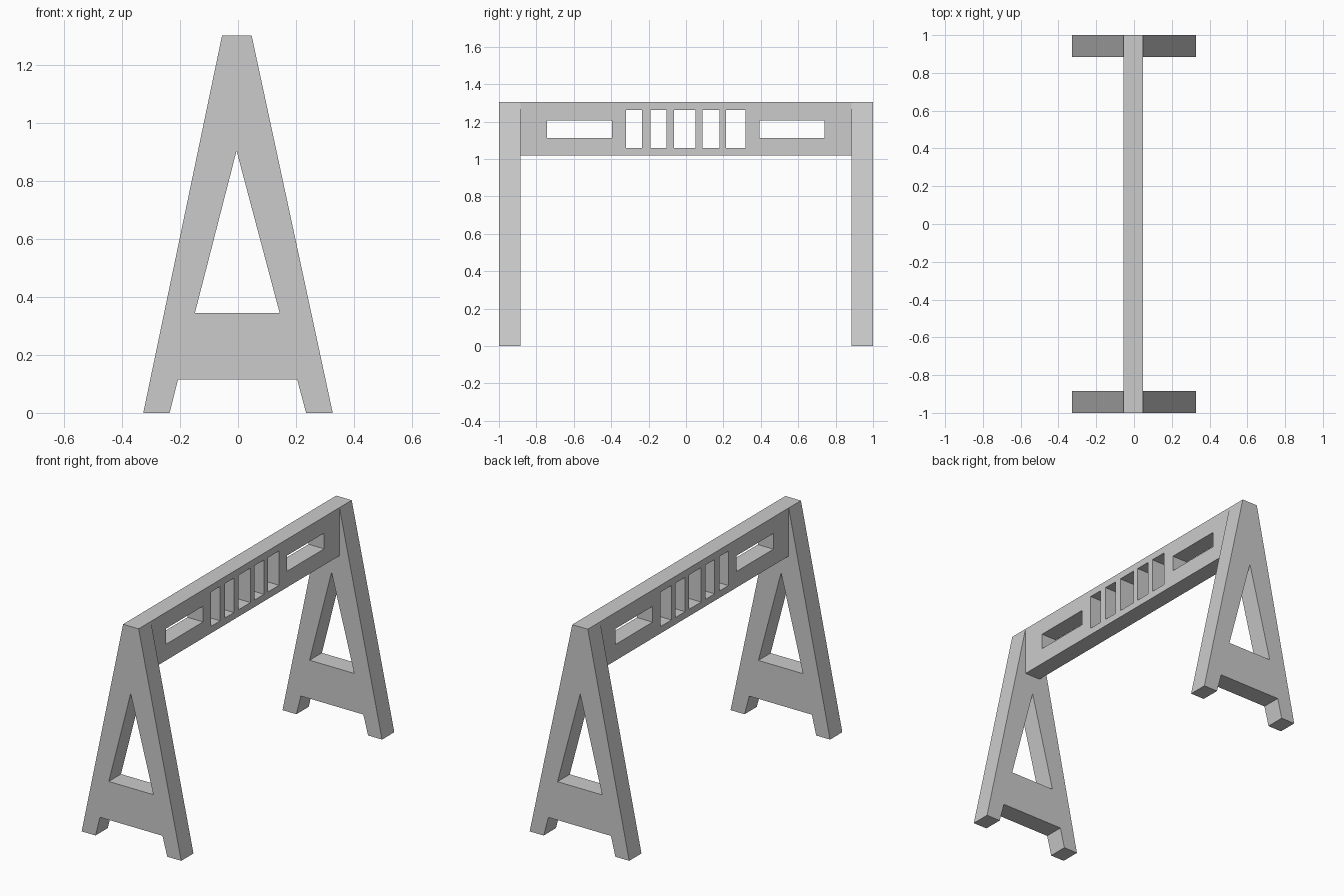
import bpy
from math import pi

if "Cube" in bpy.data.objects:
    bpy.data.objects.remove(bpy.data.objects["Cube"])


def plate(name, loops, depth, location, rotation):
    """Flat profile with holes, extruded evenly to both sides."""
    curve = bpy.data.curves.new(name + "_profile", 'CURVE')
    curve.dimensions = '2D'
    curve.fill_mode = 'BOTH'
    curve.extrude = depth / 2
    for pts in loops:
        spline = curve.splines.new('POLY')
        spline.points.add(len(pts) - 1)
        for p, (u, v) in zip(spline.points, pts):
            p.co = (u, v, 0, 1)
        spline.use_cyclic_u = True
    temp = bpy.data.objects.new(name + "_profile", curve)
    bpy.context.collection.objects.link(temp)
    graph = bpy.context.evaluated_depsgraph_get()
    mesh = bpy.data.meshes.new_from_object(temp.evaluated_get(graph))
    bpy.data.objects.remove(temp)
    for poly in mesh.polygons:
        poly.use_smooth = False
    obj = bpy.data.objects.new(name, mesh)
    obj.location = location
    obj.rotation_euler = rotation
    bpy.context.collection.objects.link(obj)
    return obj


def rect(u0, u1, v0, v1):
    return [(u0, v0), (u1, v0), (u1, v1), (u0, v1)]


# A-shaped end frames: tapered outline with foot notch, triangular opening
outline = [(-0.327, 0), (-0.236, 0), (-0.207, 0.116), (0.204, 0.116),
           (0.235, 0), (0.327, 0), (0.047, 1.303), (-0.055, 1.303)]
opening = [(-0.149, 0.344), (0.144, 0.344), (-0.005, 0.905)]
for name, side in (("front_frame", -1), ("back_frame", 1)):
    plate(name, [outline, opening], 0.115, (0, side * 0.9425, 0), (pi / 2, 0, 0))

# Crossbeam with two long slots and five upright slots
loops = [rect(-0.885, 0.885, 1.017, 1.303)]
loops += [rect(a, b, 1.113, 1.206) for a, b in ((-0.742, -0.395), (0.393, 0.741))]
loops += [rect(a, b, 1.058, 1.262) for a, b in
          ((-0.320, -0.234), (-0.191, -0.105), (-0.063, 0.050),
           (0.087, 0.178), (0.215, 0.318))]
plate("crossbeam", loops, 0.102, (-0.004, 0, 0), (pi / 2, 0, pi / 2))
